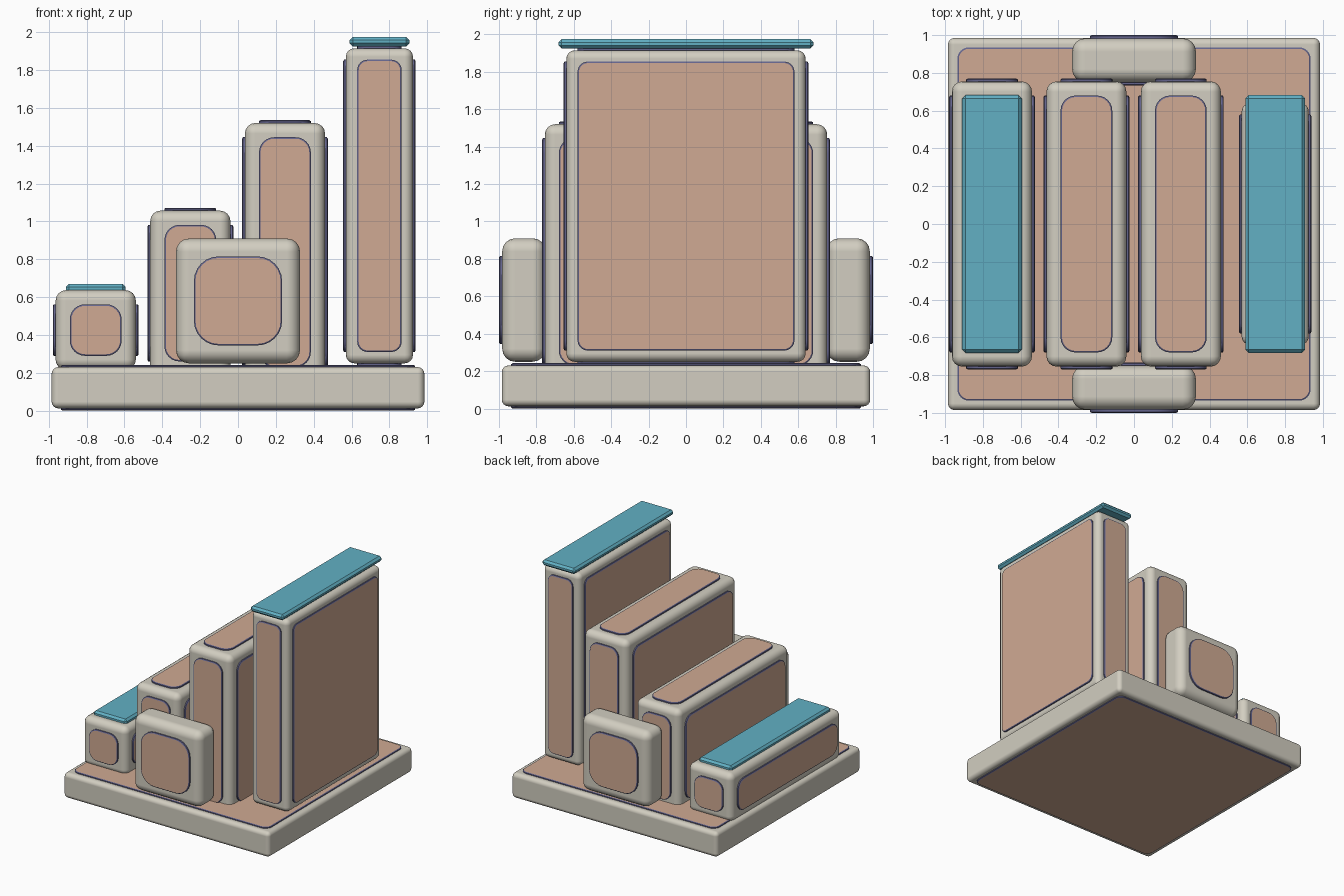
import bpy, bmesh, math
from mathutils import Vector

if "Cube" in bpy.data.objects:
    bpy.data.objects.remove(bpy.data.objects["Cube"])


def material(name, rgb):
    m = bpy.data.materials.new(name)
    m.diffuse_color = (*rgb, 1)
    m.use_nodes = True
    m.node_tree.nodes["Principled BSDF"].inputs["Base Color"].default_value = m.diffuse_color
    return m


STONE = material("warm grey", (0.645, 0.617, 0.533))
PEACH = material("peach", (0.630, 0.402, 0.292))
RIM = material("slate rim", (0.127, 0.127, 0.262))
TEAL = material("teal", (0.122, 0.434, 0.552))
SIDES = {"left": (0, -1), "right": (0, 1), "front": (1, -1),
         "back": (1, 1), "bottom": (2, -1), "top": (2, 1)}


def add_object(name, bm, mats):
    mesh = bpy.data.meshes.new(name)
    bmesh.ops.recalc_face_normals(bm, faces=bm.faces)
    bm.to_mesh(mesh)
    bm.free()
    for m in mats:
        mesh.materials.append(m)
    ob = bpy.data.objects.new(name, mesh)
    bpy.context.collection.objects.link(ob)
    return ob


def box(name, lo, hi, radius, mat, segments=4):
    """Box between two corners with rounded or chamfered edges."""
    lo, hi = Vector(lo), Vector(hi)
    bm = bmesh.new()
    bmesh.ops.create_cube(bm, size=1)
    for v in bm.verts:
        v.co = (lo + hi) / 2 + v.co * (hi - lo)
    ob = add_object(name, bm, [mat])
    bev = ob.modifiers.new("rounding", "BEVEL")
    bev.width, bev.segments = radius, segments
    if segments > 1:
        bev.harden_normals = True
        for p in ob.data.polygons:
            p.use_smooth = True
    return ob


def rounded_rect(hu, hv, r, steps=6):
    pts = []
    for k, (su, sv) in enumerate([(1, 1), (-1, 1), (-1, -1), (1, -1)]):
        for i in range(steps + 1):
            a = math.pi / 2 * (k + i / steps)
            pts.append((su * (hu - r) + r * math.cos(a),
                        sv * (hv - r) + r * math.sin(a)))
    return pts


def panel(name, lo, hi, side, inset, r, h, edge=0.008):
    """Raised rounded plate with a dark chamfered rim on one side of a box."""
    axis, sign = SIDES[side]
    u, v = [i for i in range(3) if i != axis]
    mid = [(a + b) / 2 for a, b in zip(lo, hi)]
    hu, hv = [(hi[i] - lo[i]) / 2 - inset for i in (u, v)]
    r = min(r, hu * 0.9, hv * 0.9)
    surface = hi[axis] if sign > 0 else lo[axis]
    bm = bmesh.new()
    rings = []
    for shrink, height in ((0, -0.01), (0, h - 0.005), (edge, h)):
        ring = []
        for pu, pv in rounded_rect(hu - shrink, hv - shrink, r - shrink):
            co = [0, 0, 0]
            co[u], co[v] = mid[u] + pu, mid[v] + pv
            co[axis] = surface + sign * height
            ring.append(bm.verts.new(co))
        rings.append(ring)
    n = len(rings[0])
    for a, b in zip(rings, rings[1:]):
        for i in range(n):
            j = (i + 1) % n
            bm.faces.new((a[i], a[j], b[j], b[i])).material_index = 1
    bm.faces.new(rings[0]).material_index = 1
    bm.faces.new(rings[-1]).material_index = 0
    ob = add_object(name, bm, [PEACH, RIM])
    for p in ob.data.polygons:
        p.use_smooth = True
    ob.data.set_sharp_from_angle(angle=math.radians(30))


def panelled_box(name, lo, hi, radius, sides, inset, r, h):
    box(name, lo, hi, radius, STONE)
    for s in sides:
        panel(f"{name}_panel_{s}", lo, hi, s, inset, r, h)


# Base slab
panelled_box("base", (-0.985, -0.985, 0.012), (0.985, 0.985, 0.23), 0.035,
             ("top", "bottom"), 0.05, 0.06, 0.012)

# Three stepped bars, rising to the right
for i, (x, bottom, top) in enumerate([(-0.752, 0.215, 0.637),
                                      (-0.252, 0.185, 1.057),
                                      (0.248, 0.155, 1.52)]):
    panelled_box(f"bar_{i + 1}", (x - 0.212, -0.755, bottom),
                 (x + 0.212, 0.755, top), 0.055, SIDES, 0.075, 0.08, 0.015)

# Tall slab on the right
panelled_box("tall_slab", (0.57, -0.64, 0.25), (0.925, 0.64, 1.915), 0.045,
             SIDES, 0.06, 0.055, 0.014)

# Teal caps on the lowest bar and the tall slab
for name, x, z in (("low_cap", -0.752, 0.62), ("tall_cap", 0.748, 1.925)):
    box(name, (x - 0.158, -0.682, z), (x + 0.158, 0.682, z + 0.05),
        0.017, TEAL, segments=1)

# Rounded blocks at the front and back
for name, y0, y1 in (("front_block", -0.983, -0.75), ("back_block", 0.75, 0.983)):
    panelled_box(name, (-0.328, y0, 0.25), (0.328, y1, 0.91), 0.07,
                 ("front", "back"), 0.095, 0.13, 0.017)
